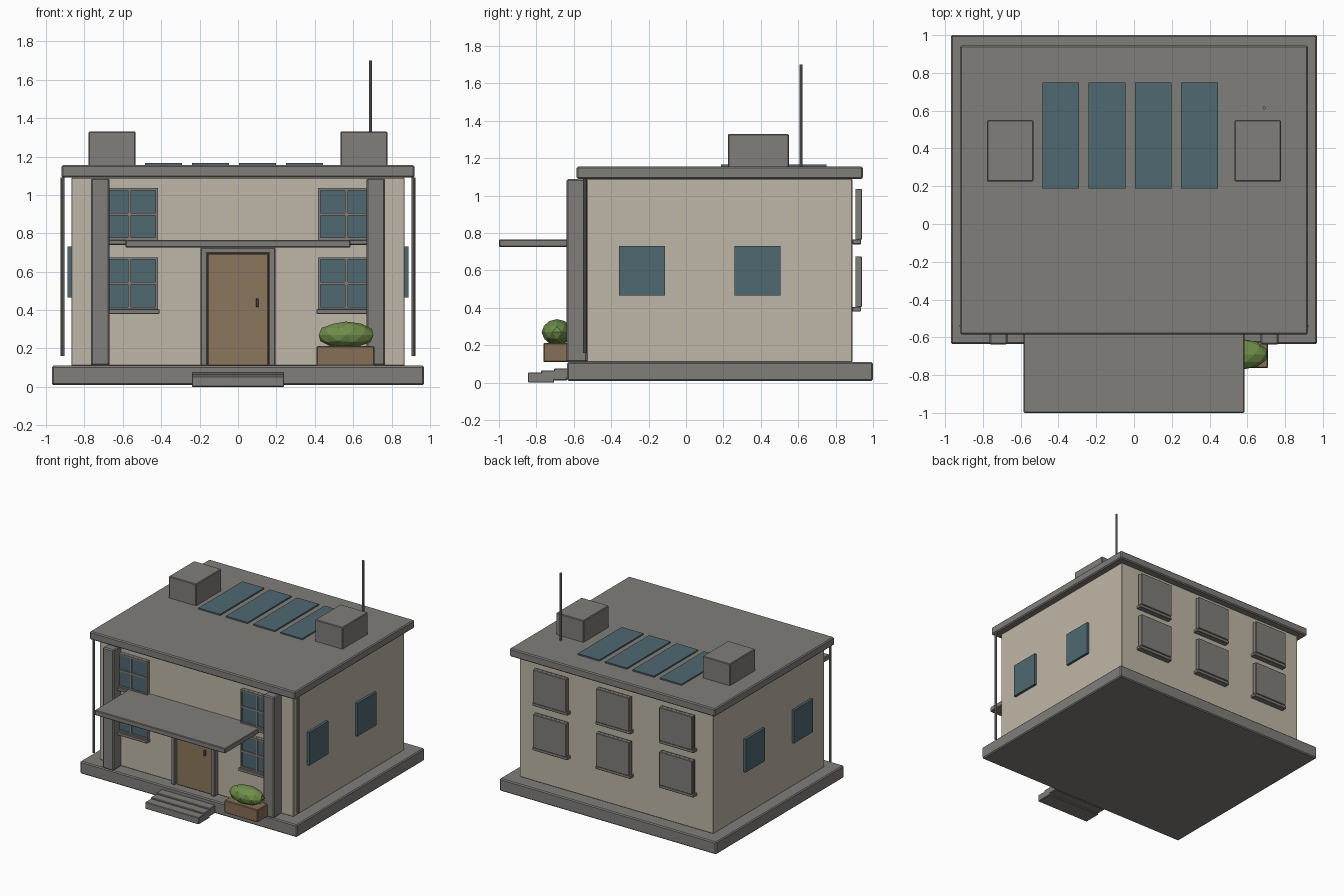
import bpy

if "Cube" in bpy.data.objects:
    bpy.data.objects.remove(bpy.data.objects["Cube"], do_unlink=True)


def material(name, color):
    m = bpy.data.materials.new(name)
    m.use_nodes = True
    m.diffuse_color = (*color, 1)
    m.node_tree.nodes["Principled BSDF"].inputs["Base Color"].default_value = (*color, 1)
    return m


stone = material("grey_stone", (0.22, 0.21, 0.195))
plaster = material("beige_plaster", (0.52, 0.47, 0.385))
glass = material("blue_glass", (0.08, 0.14, 0.17))
wood = material("door_wood", (0.26, 0.185, 0.11))
crate = material("planter_wood", (0.24, 0.16, 0.095))
leaf = material("green_leaf", (0.16, 0.27, 0.07))
metal = material("dark_metal", (0.1, 0.1, 0.1))


def box(name, x, y, z, mat, bevel=0.005):
    """Box from (low, high) ranges, with a small edge bevel."""
    bpy.ops.mesh.primitive_cube_add(size=1, location=[sum(r) / 2 for r in (x, y, z)])
    ob = bpy.context.object
    ob.name = name
    ob.scale = [r[1] - r[0] for r in (x, y, z)]
    bpy.ops.object.transform_apply(location=False, rotation=False, scale=True)
    ob.data.materials.append(mat)
    if bevel:
        mod = ob.modifiers.new("soft_edges", "BEVEL")
        mod.width = bevel
        mod.segments = 1
    return ob


def pole(name, x, y, z, radius, mat):
    bpy.ops.mesh.primitive_cylinder_add(vertices=10, radius=radius, depth=z[1] - z[0],
                                        location=(x, y, sum(z) / 2))
    ob = bpy.context.object
    ob.name = name
    ob.data.materials.append(mat)
    bpy.ops.object.shade_smooth_by_angle()


def window(name, x, z, y):
    """Window with backing panel, glass, frame, cross bars and sill, facing -y from depth y."""
    w, h = 0.148, 0.135
    box(name + "_panel", (x - w, x + w), (y - 0.024, y), (z - h, z + h), stone, 0.003)
    box(name + "_glass", (x - w + 0.012, x + w - 0.012), (y - 0.028, y - 0.02),
        (z - h + 0.012, z + h - 0.012), glass, 0)
    front = (y - 0.036, y - 0.022)
    for s in (-1, 1):
        side, edge = x + s * (w - 0.006), z + s * (h - 0.006)
        box(name + "_stile", (side - 0.006, side + 0.006), front, (z - h, z + h), stone, 0)
        box(name + "_rail", (x - w, x + w), front, (edge - 0.006, edge + 0.006), stone, 0)
    box(name + "_upright_bar", (x - 0.007, x + 0.007), front, (z - h, z + h), stone, 0)
    box(name + "_cross_bar", (x - w, x + w), front, (z - 0.007, z + 0.007), stone, 0)
    box(name + "_sill", (x - w - 0.008, x + w + 0.008), (y - 0.052, y - 0.006),
        (z - h - 0.025, z - h), stone, 0.003)


# Main masses
box("foundation", (-0.97, 0.97), (-0.635, 1), (0.01, 0.11), stone, 0.008)
box("walls", (-0.868, 0.868), (-0.53, 0.89), (0.11, 1.09), plaster, 0.004)
box("roof", (-0.92, 0.92), (-0.585, 0.945), (1.09, 1.155), stone, 0.008)

# Parts repeated on both sides
for s, side in ((1, "left"), (-1, "right")):
    def span(a, b):
        return tuple(sorted((s * a, s * b)))

    box(side + "_pillar", span(0.67, 0.766), (-0.638, -0.53), (0.11, 1.088), stone, 0.008)
    box(side + "_chimney", span(0.533, 0.778), (0.225, 0.55), (1.15, 1.33), stone)
    pole(side + "_drainpipe", s * 0.914, -0.54, (0.16, 1.092), 0.011, stone)
    for y in (-0.235, 0.382):
        box(side + "_side_window", span(0.86, 0.888), (y - 0.122, y + 0.122),
            (0.465, 0.732), glass, 0)

# Windows
for z in (0.54, 0.9):
    for x in (-0.565, 0.565):
        window("front_window", x, z, -0.53)
    for x in (-0.565, 0, 0.565):
        window("back_window", x, z, 0.941)

# Entrance
box("canopy", (-0.585, 0.585), (-1, -0.53), (0.725, 0.766), stone)
for s in (-1, 1):
    box("door_jamb", tuple(sorted((s * 0.16, s * 0.195))), (-0.58, -0.53), (0.11, 0.725), stone)
box("door_lintel", (-0.195, 0.195), (-0.58, -0.53), (0.695, 0.726), stone)
box("door", (-0.158, 0.158), (-0.56, -0.53), (0.11, 0.695), wood)
box("door_handle", (0.093, 0.107), (-0.578, -0.558), (0.415, 0.46), metal, 0.003)
for i in range(3):
    front = -0.845 + i * 0.07
    box("step", (-0.24, 0.24), (front, min(front + 0.14, -0.625)),
        (i * 0.012, 0.055 + i * 0.011), stone, 0.004)

# Planter with bush
box("planter", (0.41, 0.71), (-0.762, -0.62), (0.11, 0.212), crate)
bpy.ops.mesh.primitive_ico_sphere_add(subdivisions=2, radius=1, location=(0.563, -0.69, 0.27))
bush = bpy.context.object
bush.name = "bush"
bush.scale = (0.15, 0.082, 0.07)
bush.data.materials.append(leaf)

# Rooftop equipment
for i in range(4):
    x = -0.485 + i * 0.245
    box("solar_panel", (x, x + 0.194), (0.188, 0.75), (1.153, 1.166), glass, 0)
pole("antenna", 0.69, 0.615, (1.15, 1.7), 0.009, stone)
